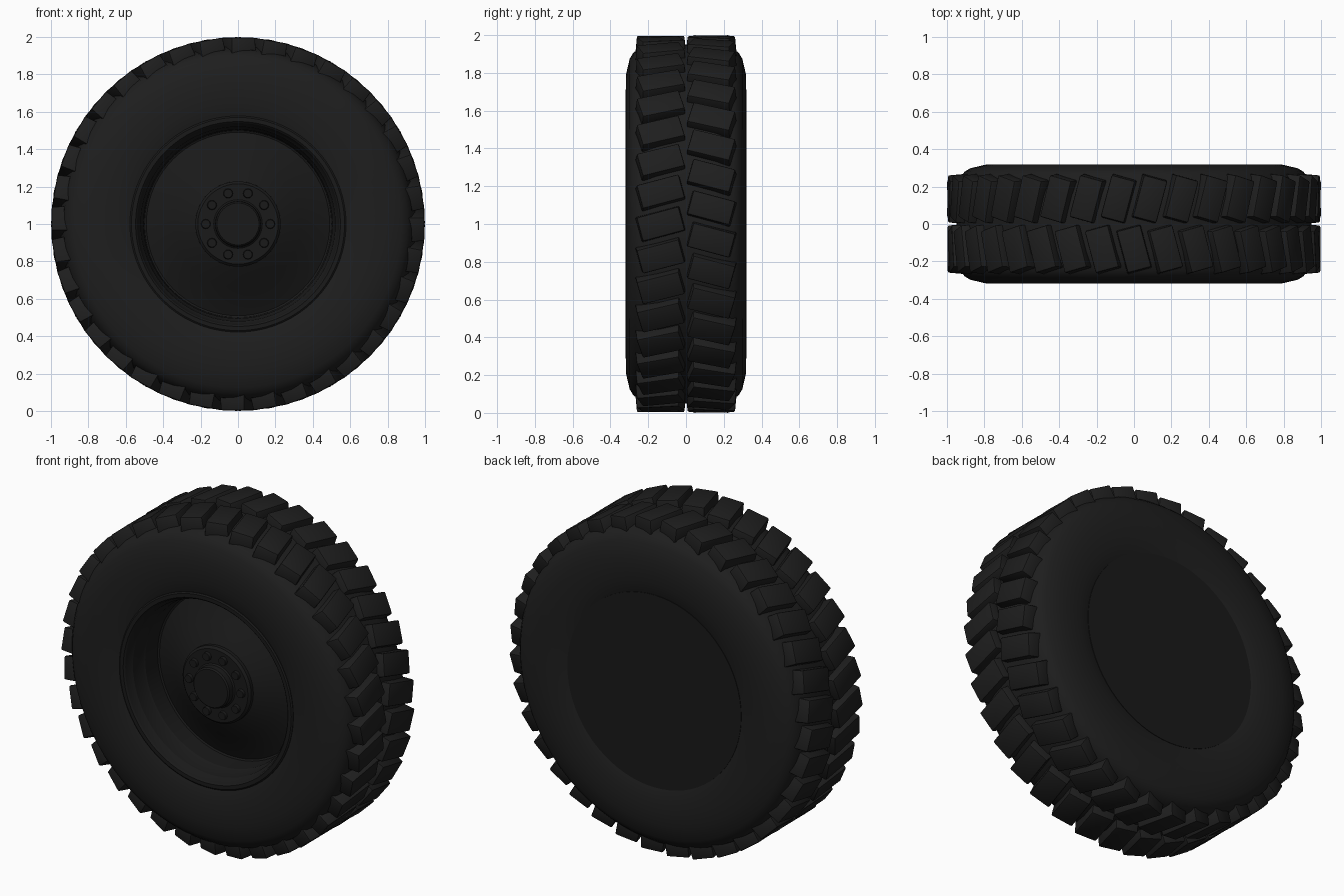
import bpy, bmesh
from math import pi, sin, cos, radians
from mathutils import Matrix, Vector

if "Cube" in bpy.data.objects:
    bpy.data.objects.remove(bpy.data.objects["Cube"])

AXLE = Matrix.Translation((0, 0, 1))


def material(name, v):
    m = bpy.data.materials.new(name)
    m.diffuse_color = (v, v, v, 1)
    m.use_nodes = True
    m.node_tree.nodes["Principled BSDF"].inputs["Base Color"].default_value = m.diffuse_color
    return m


rubber = material("rubber", 0.013)
steel = material("dark_steel", 0.010)


def finish(name, bm, mat, angle=30):
    bmesh.ops.recalc_face_normals(bm, faces=bm.faces)
    bm.transform(AXLE)
    me = bpy.data.meshes.new(name)
    bm.to_mesh(me)
    bm.free()
    me.materials.append(mat)
    ob = bpy.data.objects.new(name, me)
    bpy.context.collection.objects.link(ob)
    bpy.ops.object.select_all(action='DESELECT')
    ob.select_set(True)
    bpy.context.view_layer.objects.active = ob
    bpy.ops.object.shade_smooth_by_angle(angle=radians(angle))
    return ob


def lathe(name, profile, mat, closed=False, steps=72, angle=30):
    """Spin a list of (radius, y) points around the wheel axle."""
    bm = bmesh.new()
    vs = [bm.verts.new((r, y, 0)) for r, y in profile]
    edges = [bm.edges.new(p) for p in zip(vs, vs[1:])]
    if closed:
        edges.append(bm.edges.new((vs[-1], vs[0])))
    bmesh.ops.spin(bm, geom=vs + edges, cent=(0, 0, 0), axis=(0, 1, 0),
                   angle=2 * pi, steps=steps)
    bmesh.ops.remove_doubles(bm, verts=bm.verts, dist=1e-4)
    return finish(name, bm, mat, angle)


# Tyre carcass: mirrored cross-section
half = [(0.575, 0.298), (0.60, 0.306), (0.65, 0.315), (0.71, 0.319), (0.79, 0.318),
        (0.875, 0.298), (0.905, 0.28), (0.93, 0.25), (0.95, 0.15)]
lathe("tyre", [(r, -y) for r, y in half] + [(r, y) for r, y in reversed(half)],
      rubber, closed=True, angle=35)

# Tread blocks: two staggered rows forming a chevron
COUNT = 36
for side, phase, name in ((-1, 0, "tread_front"), (1, 0.5, "tread_back")):
    bm = bmesh.new()
    for i in range(COUNT):
        place = (Matrix.Rotation(2 * pi * (i + phase) / COUNT, 4, 'Y')
                 @ Matrix.Translation((0, side * 0.134, 0.951))
                 @ Matrix.Rotation(radians(-15 * side), 4, 'Z'))
        new = bmesh.ops.create_cube(bm, size=1)["verts"]
        for v in new:
            taper = 0.94 if v.co.z > 0 else 1.0
            v.co = Vector((v.co.x * 0.138 * taper, v.co.y * 0.244 * taper, v.co.z * 0.09))
            v.co = place @ v.co
    bmesh.ops.bevel(bm, geom=bm.edges[:], offset=0.008, segments=2,
                    profile=0.5, affect='EDGES')
    finish(name, bm, rubber, 40)

# Rim with flange lip, stepped well, domed dish and hub
lathe("rim", [(0.578, -0.285), (0.578, -0.302), (0.57, -0.308), (0.548, -0.308),
              (0.54, -0.30), (0.532, -0.27), (0.52, -0.255), (0.512, -0.17),
              (0.505, -0.16), (0.50, -0.05), (0.49, -0.045), (0.42, -0.075),
              (0.34, -0.12), (0.27, -0.16), (0.228, -0.18)], steel)
lathe("hub", [(0.228, -0.17), (0.228, -0.20), (0.215, -0.213), (0.13, -0.213),
              (0.122, -0.22), (0.12, -0.252), (0.112, -0.26), (0, -0.26)], steel, steps=48)

# Flat closing plate on the back
lathe("back_plate", [(0.578, 0.285), (0.578, 0.302), (0, 0.302)], steel)

# Ring of ten wheel bolts
bm = bmesh.new()
for i in range(10):
    a = 2 * pi * i / 10
    place = (Matrix.Translation((0.172 * cos(a), -0.218, 0.172 * sin(a)))
             @ Matrix.Rotation(pi / 2, 4, 'X'))
    bmesh.ops.create_cone(bm, cap_ends=True, segments=12, radius1=0.027,
                          radius2=0.023, depth=0.024, matrix=place)
finish("wheel_bolts", bm, steel)
